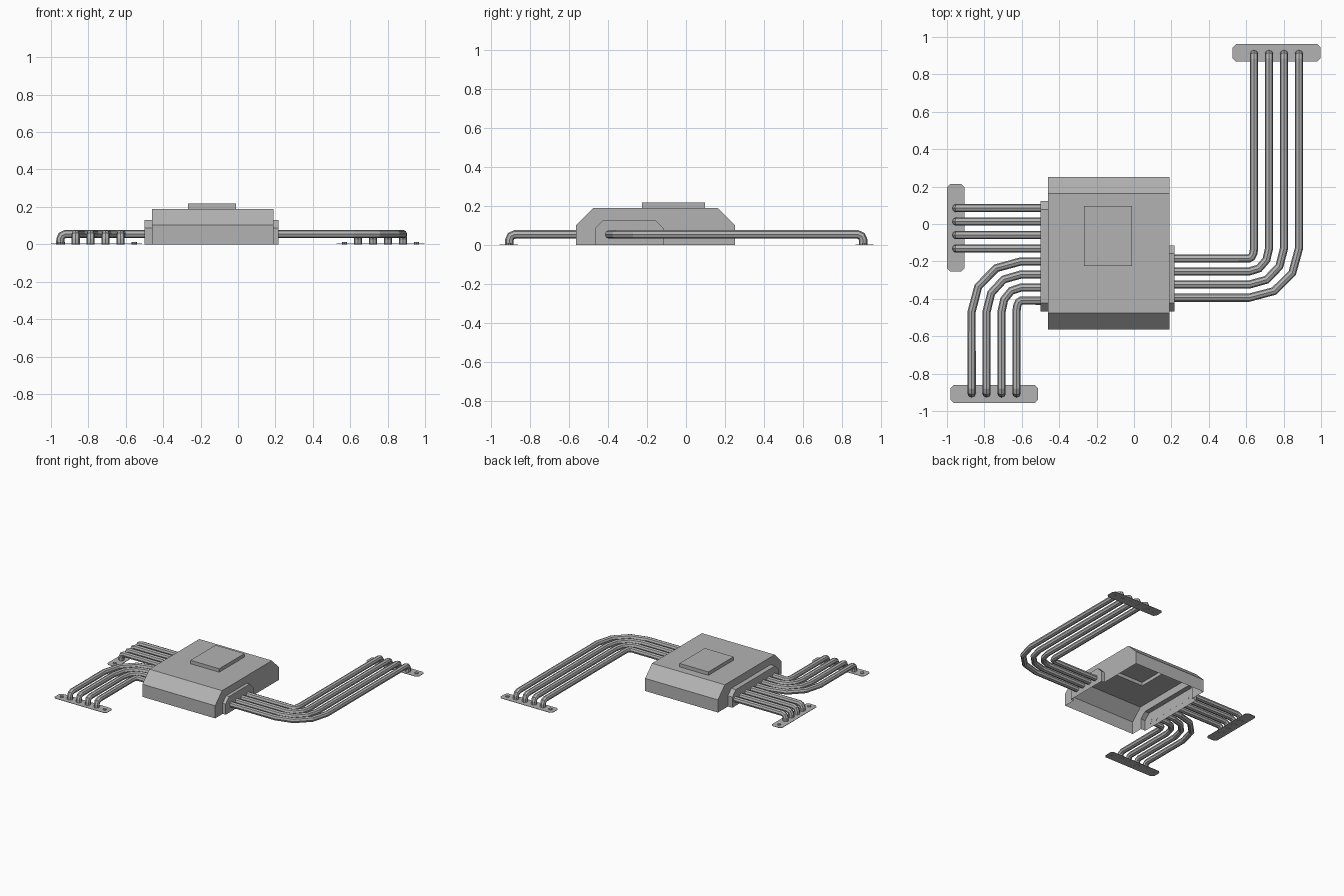
import bpy, bmesh
from math import sin, cos, pi

if "Cube" in bpy.data.objects:
    bpy.data.objects.remove(bpy.data.objects["Cube"])

grey = bpy.data.materials.new("mid_grey")
grey.diffuse_color = (0.45, 0.45, 0.45, 1)
grey.use_nodes = True
grey.node_tree.nodes["Principled BSDF"].inputs["Base Color"].default_value = grey.diffuse_color


def finish(bm, name):
    bmesh.ops.remove_doubles(bm, verts=bm.verts, dist=1e-5)
    bmesh.ops.recalc_face_normals(bm, faces=bm.faces)
    me = bpy.data.meshes.new(name)
    bm.to_mesh(me)
    bm.free()
    me.materials.append(grey)
    ob = bpy.data.objects.new(name, me)
    bpy.context.collection.objects.link(ob)
    return ob


def face(bm, pts):
    bm.faces.new([bm.verts.new(p) for p in pts])


def strip(bm, a, b, closed=False):
    """Quads between two matching point rows."""
    n = len(a)
    for i in range(n if closed else n - 1):
        j = (i + 1) % n
        face(bm, [a[i], a[j], b[j], b[i]])


def hood(y0, y1, h, c):
    """Chamfered arch profile in (y, z), open along the ground."""
    return [(y0, 0), (y0, h - c), (y0 + c, h), (y1 - c, h), (y1, h - c), (y1, 0)]


def at(x, prof):
    return [(x, y, z) for y, z in prof]


def rect(x0, x1, y0, y1, z):
    return [(x0, y0, z), (x1, y0, z), (x1, y1, z), (x0, y1, z)]


# Housing: one hollow shell, open underneath, with side outlets and raised pad
XL, XR = -0.46, 0.19
body = hood(-0.563, 0.25, 0.19, 0.088)
bm = bmesh.new()
left, right = at(XL, body), at(XR, body)
strip(bm, left[:3], right[:3])
strip(bm, left[3:], right[3:])
# Top with the hollow pad rising from it
outer = [left[2], right[2], right[3], left[3]]
pad_low = rect(-0.268, -0.01, -0.225, 0.097, 0.19)
pad_top = rect(-0.268, -0.01, -0.225, 0.097, 0.218)
strip(bm, outer, pad_low, True)
strip(bm, pad_low, pad_top, True)
face(bm, pad_top)
# Side walls with hollow outlets
for x, xo, prof in ((XL, -0.50, hood(-0.467, 0.122, 0.13, 0.044)),
                    (XR, 0.217, hood(-0.467, -0.115, 0.13, 0.044))):
    face(bm, at(x, body) + at(x, prof)[::-1])
    strip(bm, at(x, prof), at(xo, prof))
    face(bm, at(xo, prof))
finish(bm, "housing")

# Pipes
R, Z = 0.022, 0.055


def pipes(name, paths):
    cu = bpy.data.curves.new(name, 'CURVE')
    cu.dimensions = '3D'
    cu.bevel_depth = R
    cu.bevel_resolution = 2
    cu.use_fill_caps = True
    cu.materials.append(grey)
    for path in paths:
        s = cu.splines.new('POLY')
        s.points.add(len(path) - 1)
        for p, co in zip(s.points, path):
            p.co = (*co, 1)
        s.use_smooth = False
    ob = bpy.data.objects.new(name, cu)
    bpy.context.collection.objects.link(ob)
    bpy.context.view_layer.objects.active = ob
    ob.select_set(True)
    bpy.ops.object.convert(target='MESH')
    ob.select_set(False)


def drop(x, y, dx, dy):
    """Rounded elbow down to the ground, heading along (dx, dy)."""
    r = 0.028
    return [(x - dx * r * (1 - sin(t)), y - dy * r * (1 - sin(t)), Z - r * (1 - cos(t)))
            for t in (0, pi / 4, pi / 2)] + [(x, y, 0)]


def bent(x_start, y, cx, cy, x_end, y_end):
    """Pipe leaving sideways, turning in three steps, then dropping."""
    turn = [(cx + (x_end - cx) * sin(i * pi / 6), cy + (y - cy) * cos(i * pi / 6), Z)
            for i in range(4)]
    return [(x_start, y, Z)] + turn + drop(x_end, y_end, 0, 1 if y_end > 0 else -1)


pipes("left_pipes", [[(-0.499, 0.085 - 0.072 * i, Z)] + drop(-0.95, 0.085 - 0.072 * i, -1, 0)
                     for i in range(4)])
pipes("front_pipes", [bent(-0.499, -0.20 - 0.07 * i, -0.605, -0.468, -0.868 + 0.08 * i, -0.905)
                      for i in range(4)])
pipes("back_pipes", [bent(0.216, -0.184 - 0.07 * i, 0.615, -0.13, 0.642 + 0.08 * i, 0.908)
                     for i in range(4)])


# Mounting plates with a low screw at each end
def plate(name, cx, cy, lx, ly):
    bm = bmesh.new()
    c, hx, hy = 0.018, lx / 2, ly / 2
    ring = [(hx - c, -hy), (hx, -hy + c), (hx, hy - c), (hx - c, hy),
            (-hx + c, hy), (-hx, hy - c), (-hx, -hy + c), (-hx + c, -hy)]
    low = [(cx + x, cy + y, 0.001) for x, y in ring]
    top = [(cx + x, cy + y, 0.004) for x, y in ring]
    face(bm, low)
    face(bm, top)
    strip(bm, low, top, True)
    finish(bm, name)
    bm = bmesh.new()
    for s in (-1, 1):
        px, py = (cx + s * (hx - 0.043), cy) if lx > ly else (cx, cy + s * (hy - 0.043))
        discs = [[(px + 0.014 * cos(k * pi / 4), py + 0.014 * sin(k * pi / 4), z)
                  for k in range(8)] for z in (0, 0.011)]
        strip(bm, *discs, True)
        face(bm, discs[0])
        face(bm, discs[1])
    finish(bm, name + "_screws")


plate("left_plate", -0.953, -0.02, 0.094, 0.47)
plate("front_plate", -0.747, -0.909, 0.47, 0.094)
plate("back_plate", 0.762, 0.915, 0.47, 0.094)
